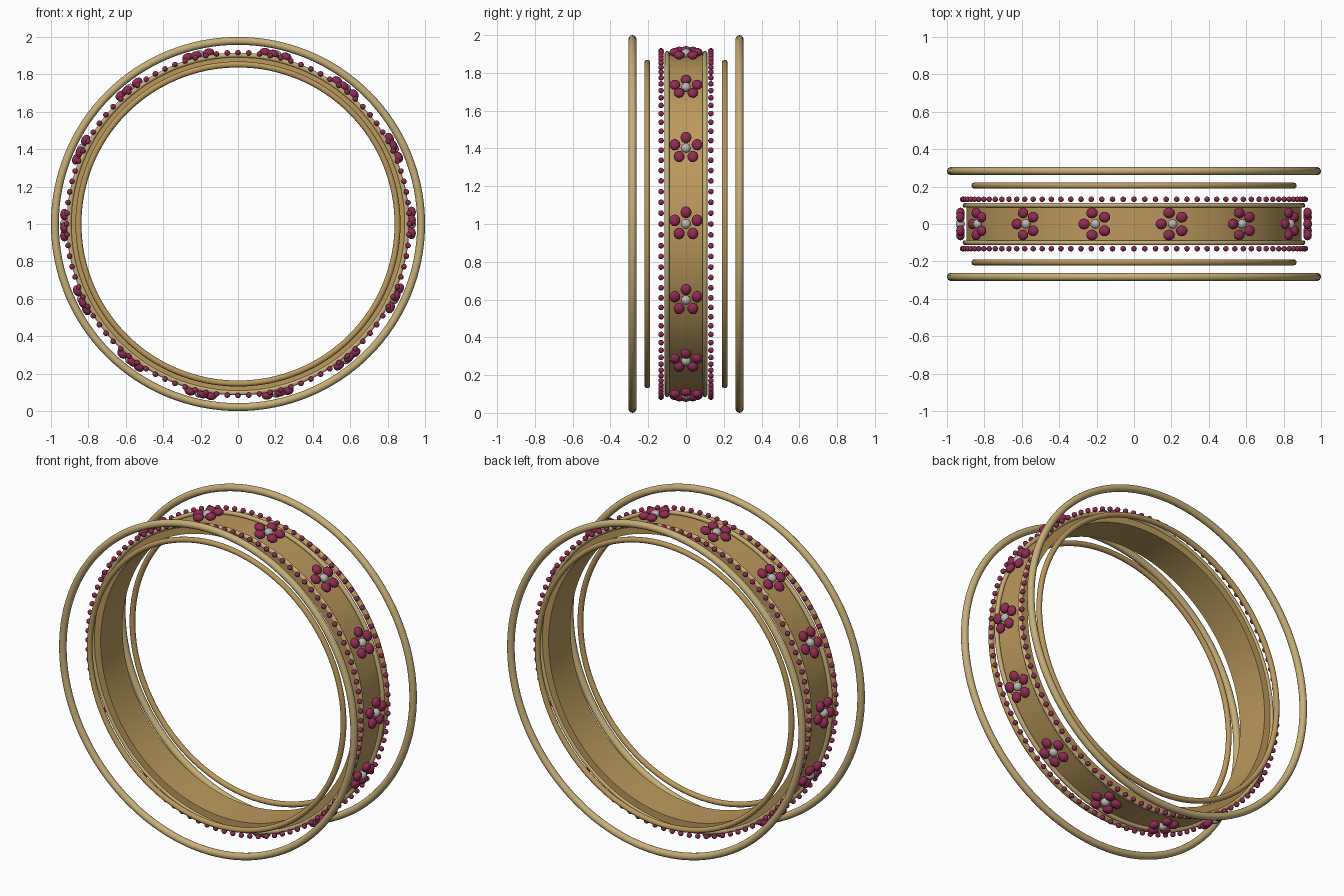
import bpy, bmesh, math
from mathutils import Matrix, Vector

cube = bpy.data.objects.get("Cube")
if cube:
    bpy.data.objects.remove(cube, do_unlink=True)


def material(name, rgb):
    m = bpy.data.materials.new(name)
    m.use_nodes = True
    m.diffuse_color = (*rgb, 1)
    bsdf = next(n for n in m.node_tree.nodes if n.type == 'BSDF_PRINCIPLED')
    bsdf.inputs["Base Color"].default_value = (*rgb, 1)
    return m


gold = material("gold", (0.50, 0.32, 0.11))
pale_gold = material("pale gold", (0.57, 0.43, 0.19))
berry = material("berry red", (0.28, 0.025, 0.085))
silver = material("silver grey", (0.50, 0.48, 0.45))
CENTRE = Vector((0, 0, 1))


def finish(bm, name, mat):
    bmesh.ops.recalc_face_normals(bm, faces=bm.faces)
    me = bpy.data.meshes.new(name)
    bm.to_mesh(me)
    bm.free()
    ob = bpy.data.objects.new(name, me)
    bpy.context.collection.objects.link(ob)
    me.materials.append(mat)
    bpy.ops.object.select_all(action='DESELECT')
    ob.select_set(True)
    bpy.context.view_layer.objects.active = ob
    bpy.ops.object.shade_smooth_by_angle(angle=math.radians(40))
    return ob


def revolve(name, profile, mat, steps=128):
    """Sweep a closed (radius, y) profile around the y axis."""
    bm = bmesh.new()
    rings = []
    for i in range(steps):
        a = math.tau * i / steps
        rings.append([bm.verts.new((r * math.cos(a), y, 1 + r * math.sin(a)))
                      for r, y in profile])
    n = len(profile)
    for i in range(steps):
        p, q = rings[i], rings[(i + 1) % steps]
        for j in range(n):
            k = (j + 1) % n
            bm.faces.new((p[j], p[k], q[k], q[j]))
    return finish(bm, name, mat)


def hoop(name, radius, tube, y, mat, sides=14):
    turns = [math.tau * j / sides for j in range(sides)]
    revolve(name, [(radius + tube * math.cos(t), y + tube * math.sin(t))
                   for t in turns], mat)


def placement(angle, radius):
    """Local x = outward, y = across the band, z = along the band."""
    turn = Matrix.Rotation(-angle, 4, 'Y')
    return Matrix.Translation(CENTRE) @ turn @ Matrix.Translation((radius, 0, 0))


def ball(bm, matrix, size, u=12, v=8):
    bmesh.ops.create_uvsphere(bm, u_segments=u, v_segments=v, radius=1,
                              matrix=matrix @ Matrix.Diagonal((*size, 1)))


# Wide central band
revolve("band", [(0.85, -0.105), (0.895, -0.105), (0.895, 0.105), (0.85, 0.105)], gold)

# Rims, thin hoops and bead rows on both sides
for side, y in (("front", -1), ("back", 1)):
    hoop(side + "_rim", 0.903, 0.013, 0.1 * y, pale_gold)
    hoop(side + "_inner_hoop", 0.853, 0.016, 0.205 * y, gold)
    hoop(side + "_outer_hoop", 0.979, 0.021, 0.283 * y, pale_gold)
    bm = bmesh.new()
    for i in range(100):
        spot = placement(math.tau * i / 100, 0.917) @ Matrix.Translation((0, 0.132 * y, 0))
        ball(bm, spot, (0.015,) * 3, 10, 7)
    finish(bm, side + "_beads", berry)

# Flowers around the band
petals, centres = bmesh.new(), bmesh.new()
for i in range(14):
    base = placement(math.tau * i / 14, 0.928)
    ball(centres, base, (0.024, 0.026, 0.026))
    for k in range(5):
        a = math.tau * k / 5
        offset = Matrix.Translation((0, 0.062 * math.sin(a), 0.062 * math.cos(a)))
        ball(petals, base @ offset, (0.023, 0.029, 0.031))
finish(petals, "flower_petals", berry)
finish(centres, "flower_centres", silver)
